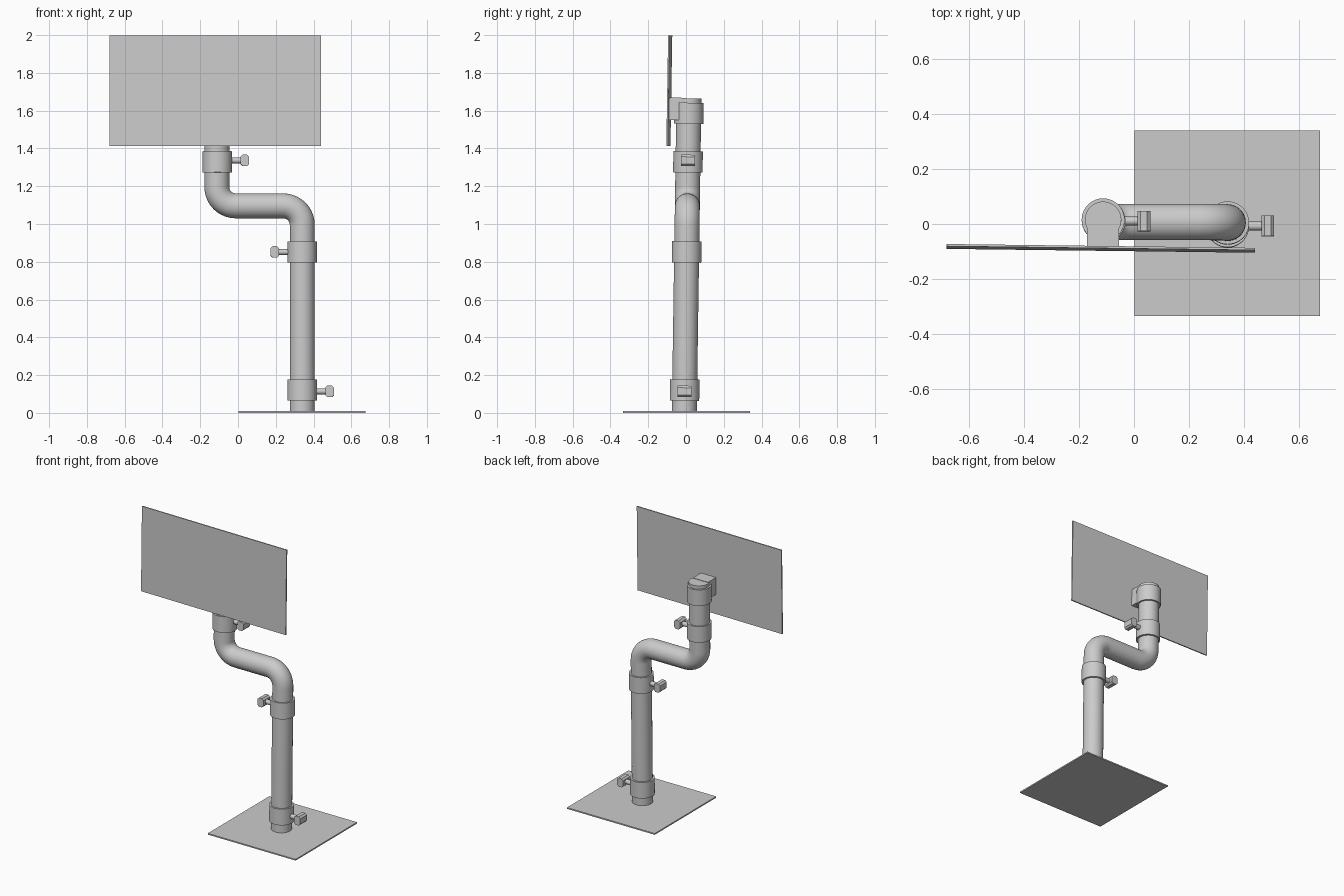
import bpy, bmesh, math
from mathutils import Matrix, Vector

if "Cube" in bpy.data.objects:
    bpy.data.objects.remove(bpy.data.objects["Cube"])

PX, UX, R = 0.34, -0.112, 0.066       # lower pole x, upper post x, tube radius
LEAN = Matrix.Translation((0, -0.009, 0)) @ Matrix.Rotation(-0.0147, 4, 'X')


def finish(name, bm, smooth=True, xf=LEAN):
    bmesh.ops.transform(bm, matrix=xf, verts=bm.verts)
    me = bpy.data.meshes.new(name)
    bm.to_mesh(me)
    bm.free()
    ob = bpy.data.objects.new(name, me)
    bpy.context.collection.objects.link(ob)
    bpy.ops.object.select_all(action='DESELECT')
    ob.select_set(True)
    bpy.context.view_layer.objects.active = ob
    if smooth:
        bpy.ops.object.shade_smooth_by_angle(angle=math.radians(35))
    return ob


def add_cyl(bm, a, b, r, seg=40):
    a, b = Vector(a), Vector(b)
    d = b - a
    m = Matrix.Translation((a + b) / 2) @ d.to_track_quat('Z', 'Y').to_matrix().to_4x4()
    bmesh.ops.create_cone(bm, cap_ends=True, segments=seg, radius1=r, radius2=r,
                          depth=d.length, matrix=m)


def add_box(bm, lo, hi):
    lo, hi = Vector(lo), Vector(hi)
    m = Matrix.Translation((lo + hi) / 2) @ Matrix.Diagonal((*(hi - lo), 1))
    return bmesh.ops.create_cube(bm, size=1, matrix=m)['verts']


def cylinder(name, x, z0, z1, r):
    bm = bmesh.new()
    add_cyl(bm, (x, 0, z0), (x, 0, z1), r)
    return finish(name, bm)


def knob(name, x, z, side):
    # stem plus a block head with its long edges chamfered
    bm = bmesh.new()
    add_box_x = sorted((x + side * 0.122, x + side * 0.168))
    add_box(bm, (add_box_x[0], -0.037, z - 0.03), (add_box_x[1], 0.037, z + 0.03))
    edges = [e for e in bm.edges
             if abs(e.verts[0].co.y - e.verts[1].co.y) > 0.05]
    bmesh.ops.bevel(bm, geom=edges, offset=0.011, segments=1, affect='EDGES')
    add_cyl(bm, (x + side * 0.06, 0, z), (x + side * 0.13, 0, z), 0.016, 20)
    finish(name, bm)


# Base plate
bm = bmesh.new()
add_box(bm, (0.002, -0.334, 0.0), (0.676, 0.34, 0.009))
finish("base_plate", bm, False, Matrix())

# Lower pole
cylinder("lower_pole", PX, 0.006, 0.88, R)

# Offset arm: S-shaped tube swept by rings along a path with two rounded bends
AZ, BR, N, SEG = 1.096, 0.1, 10, 40
path = [(PX, 0.8, 90)]
for i in range(N + 1):
    t = math.pi / 2 * i / N
    path.append((PX - BR + BR * math.cos(t), AZ - BR + BR * math.sin(t),
                 90 + math.degrees(t)))
for i in range(N + 1):
    t = math.pi / 2 * i / N
    path.append((UX + BR - BR * math.sin(t), AZ + BR - BR * math.cos(t),
                 180 - math.degrees(t)))
path.append((UX, 1.665, 90))
bm = bmesh.new()
rings = []
for x, z, deg in path:
    a = math.radians(deg)
    n = Vector((math.sin(a), 0, -math.cos(a)))
    rings.append([bm.verts.new(Vector((x, 0, z)) + R * (math.cos(u) * n + math.sin(u) * Vector((0, 1, 0))))
                  for u in (2 * math.pi * k / SEG for k in range(SEG))])
for p, q in zip(rings, rings[1:]):
    for k in range(SEG):
        j = (k + 1) % SEG
        bm.faces.new((p[k], p[j], q[j], q[k]))
bm.faces.new(rings[0])
bm.faces.new(rings[-1])
bmesh.ops.recalc_face_normals(bm, faces=bm.faces)
finish("offset_arm", bm)

# Collars with clamping knobs
for name, x, z, side in (("base", PX, 0.121, 1), ("middle", PX, 0.852, -1),
                         ("upper", UX + 0.003, 1.329, 1)):
    cylinder(name + "_collar", x, z - 0.056, z + 0.056, 0.078)
    knob(name + "_knob", x, z + (-0.007 if z < 1 else 0.008) * (z != 0.852), side)

# Top collar and mounting block
cylinder("top_collar", UX, 1.53, 1.642, 0.078)
bm = bmesh.new()
add_box(bm, (-0.17, -0.104, 1.55), (-0.054, -0.015, 1.668))
finish("mounting_block", bm, False)

# Display panel, slightly turned
bm = bmesh.new()
add_box(bm, (-0.56, -0.004, -0.293), (0.56, 0.004, 0.293))
finish("display_panel", bm, False,
       Matrix.Translation((-0.121, -0.0885, 1.706))
       @ Matrix.Rotation(-0.0125, 4, 'Z') @ Matrix.Rotation(-0.0165, 4, 'X'))
